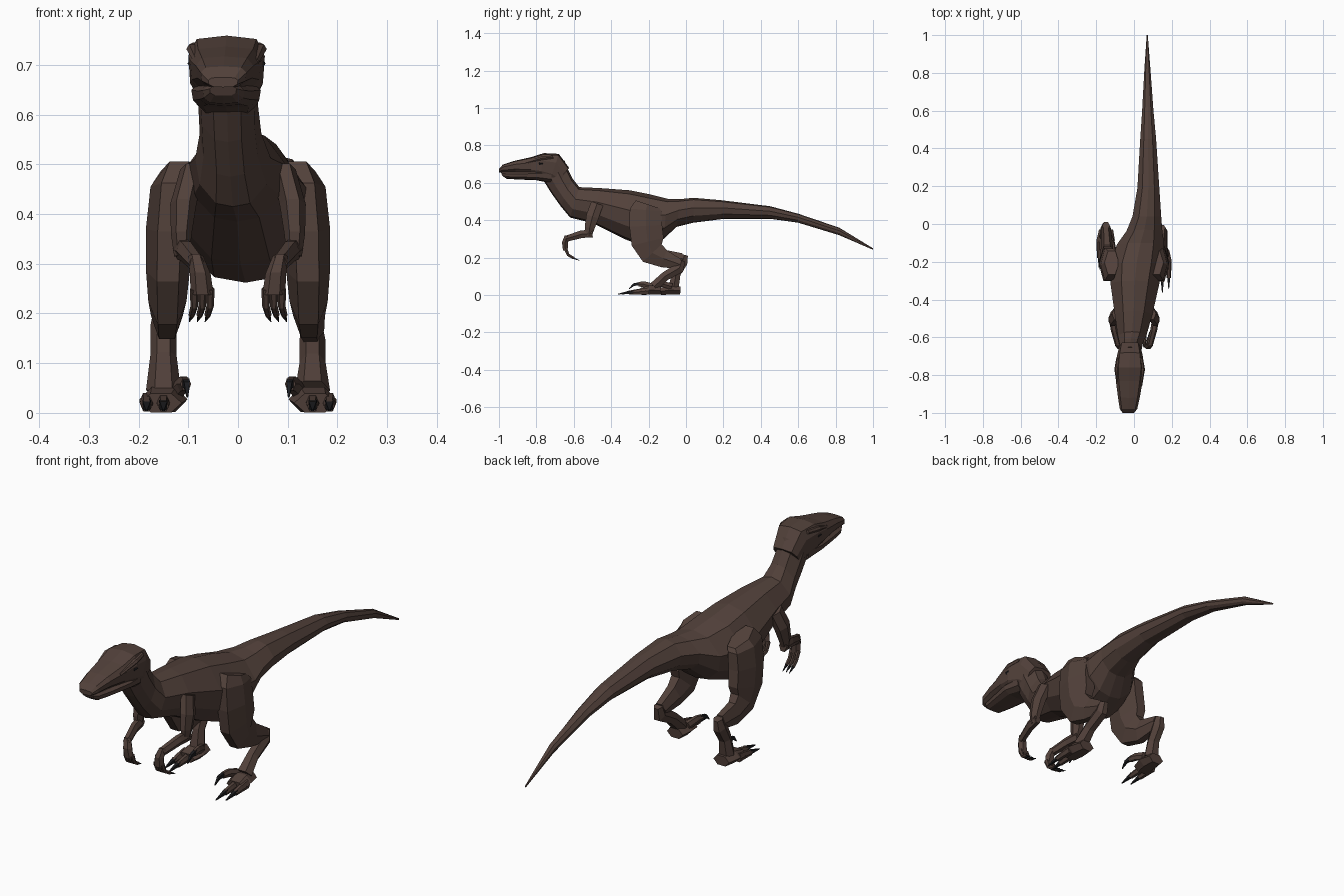
import bpy, bmesh
from math import cos, sin, pi
from mathutils import Vector


def material(name, rgb):
    m = bpy.data.materials.new(name)
    m.diffuse_color = (*rgb, 1)
    return m


HIDE = material("brown_hide", (0.085, 0.053, 0.043))
DARK = material("dark_claw", (0.012, 0.012, 0.014))


def skin(name, rings, mat):
    """Flat-shaded closed surface through a list of equal-sized rings."""
    bm = bmesh.new()
    loops = [[bm.verts.new(p) for p in r] for r in rings]
    n = len(loops[0])
    for a, b in zip(loops, loops[1:]):
        for i in range(n):
            j = (i + 1) % n
            bm.faces.new((a[i], a[j], b[j], b[i]))
    bm.faces.new(loops[0])
    bm.faces.new(loops[-1])
    bmesh.ops.recalc_face_normals(bm, faces=bm.faces)
    me = bpy.data.meshes.new(name)
    bm.to_mesh(me)
    bm.free()
    me.materials.append(mat)
    ob = bpy.data.objects.new(name, me)
    bpy.context.collection.objects.link(ob)
    return ob


ROUND = [(0, 1), (.55, .85), (1, .2), (.88, -.45), (.45, -.92), (0, -1)]
BOXY = [(0, 1), (.78, .9), (1, .4), (.95, -.4), (.65, -.9), (0, -1)]


def loft(name, rows, half):
    """Rows: top y, top z, bottom y, bottom z, centre x, half width."""
    outline = half + [(-u, v) for u, v in half[-2:0:-1]]
    rings = []
    for yt, zt, yb, zb, cx, w in rows:
        top, bot = Vector((cx, yt, zt)), Vector((cx, yb, zb))
        mid, up = (top + bot) / 2, (top - bot) / 2
        rings.append([mid + up * v + Vector((w * u, 0, 0)) for u, v in outline])
    return skin(name, rings, HIDE)


def limb(name, pts, side=1, mat=HIDE, sides=6):
    """Points: x, y, z, half width across x, half thickness in side view."""
    c = [Vector((p[0] * side, p[1], p[2])) for p in pts]
    rings = []
    for i, p in enumerate(pts):
        t = c[min(i + 1, len(c) - 1)] - c[max(i - 1, 0)]
        out = Vector((0, -t.z, t.y)).normalized()
        ring = []
        for k in range(sides):
            a = 2 * pi * (k + .5) / sides
            ring.append(c[i] + Vector((p[3] * 1.1 * sin(a), 0, 0)) + out * p[4] * 1.1 * cos(a))
        rings.append(ring)
    return skin(name, rings, mat)


# Neck, torso and tail
loft("body", [
    (-.65, .72, -.76, .61, -.022, .062),
    (-.63, .67, -.72, .545, -.02, .060),
    (-.605, .62, -.67, .475, -.015, .062),
    (-.57, .577, -.62, .415, -.01, .076),
    (-.46, .572, -.50, .385, -.002, .100),
    (-.30, .56, -.33, .30, .005, .130),
    (-.20, .54, -.23, .262, .015, .140),
    (-.10, .515, -.12, .30, .035, .125),
    (-.03, .513, -.05, .365, .055, .095),
    (.04, .52, .04, .387, .068, .076),
    (.19, .507, .19, .406, .076, .058),
    (.45, .475, .45, .408, .075, .042),
    (.60, .435, .60, .387, .073, .030),
    (.82, .36, .82, .32, .071, .016),
    (1.0, .25, .998, .243, .07, .003)], ROUND)

# Skull and lower jaw
loft("head", [
    (-.625, .68, -.70, .59, -.022, .056),
    (-.68, .755, -.73, .60, -.022, .068),
    (-.76, .759, -.78, .622, -.023, .077),
    (-.83, .737, -.83, .642, -.025, .071),
    (-.92, .717, -.91, .655, -.027, .058),
    (-.98, .697, -.98, .655, -.029, .046),
    (-1.0, .675, -1.0, .655, -.03, .030)], BOXY)
loft("lower_jaw", [
    (-.72, .67, -.72, .598, -.022, .063),
    (-.80, .665, -.80, .614, -.024, .070),
    (-.90, .66, -.90, .618, -.027, .054),
    (-.965, .66, -.96, .622, -.029, .042),
    (-.99, .658, -.982, .638, -.03, .027)], BOXY)


def claw(name, base, tip, r, side):
    limb(name, [(*base, r, r), (*tip, r * .2, r * .2)], side, DARK, 4)


for side, tag in ((1, "right"), (-1, "left")):
    # Brow ridge and eye
    hx = -.023 * side
    limb(f"brow_{tag}", [(hx + .062, -.71, .738, .008, .008), (hx + .069, -.77, .732, .011, .010),
                         (hx + .058, -.86, .706, .007, .006)], side)
    limb(f"eye_{tag}", [(hx + .071, -.765, .703, .007, .006), (hx + .070, -.785, .702, .007, .006)], side, DARK)

    # Arm: upper arm, forearm, hand
    limb(f"upper_arm_{tag}", [(.092, -.475, .49, .022, .035), (.11, -.50, .42, .024, .036),
                              (.114, -.515, .36, .019, .028), (.113, -.52, .315, .014, .016)], side)
    limb(f"forearm_{tag}", [(.114, -.50, .33, .016, .022), (.105, -.56, .325, .017, .021),
                            (.083, -.645, .30, .015, .017)], side)
    limb(f"hand_{tag}", [(.085, -.635, .315, .014, .015), (.076, -.647, .28, .019, .017),
                         (.072, -.645, .238, .021, .013)], side)
    for k, x in enumerate((.056, .072, .088)):
        limb(f"finger_{tag}_{k}", [(x, -.645, .25, .008, .010), (x, -.63, .215, .007, .008),
                                   (x + .005, -.60, .197, .006, .007)], side)
        claw(f"finger_claw_{tag}_{k}", (x + .004, -.605, .199), (x + .01, -.568, .184), .006, side)

    # Leg: right ankle leans forward, left ankle stands upright
    ay, az, by = (-.035, .155, -.19) if side > 0 else (-.02, .185, -.085)
    limb(f"thigh_{tag}", [(.118, -.205, .485, .035, .070), (.132, -.215, .455, .040, .090),
                          (.138, -.215, .37, .043, .092), (.141, -.205, .285, .040, .092),
                          (.142, -.180, .225, .035, .072),
                          (.143, -.12, .195, .029, .050), (.148, ay, az + .01, .023, .030)], side)
    my, mz = (ay + by) / 2, (az + .045) / 2
    limb(f"metatarsus_{tag}", [(.148, ay + .012, az + .03, .018, .020), (.150, ay, az - .01, .024, .030),
                               (.150, my, mz, .024, .025), (.150, by + .02, .045, .032, .028)], side)
    limb(f"foot_{tag}", [(.148, by + .055, .024, .034, .022), (.150, by, .027, .044, .026),
                         (.155, by - .05, .020, .038, .020)], side)

    # Two walking toes and the raised inner toe with its large claw
    for k, (x, length) in enumerate(((.150, .115), (.184, .095))):
        tip = by - length
        limb(f"toe_{tag}_{k}", [(x, by - .01, .022, .013, .019), (x, by - length * .6, .018, .012, .015),
                                (x, tip, .013, .010, .011)], side)
        claw(f"toe_claw_{tag}_{k}", (x, tip + .01, .017), (x, tip - .06, .005), .011, side)
    limb(f"inner_toe_{tag}", [(.122, by + .01, .045, .014, .018), (.110, by - .035, .058, .012, .016),
                              (.105, by - .065, .058, .010, .013)], side)
    limb(f"sickle_claw_{tag}", [(.105, by - .055, .060, .010, .012), (.103, by - .09, .056, .007, .009),
                                (.102, by - .115, .032, .002, .002)], side, DARK, 4)
